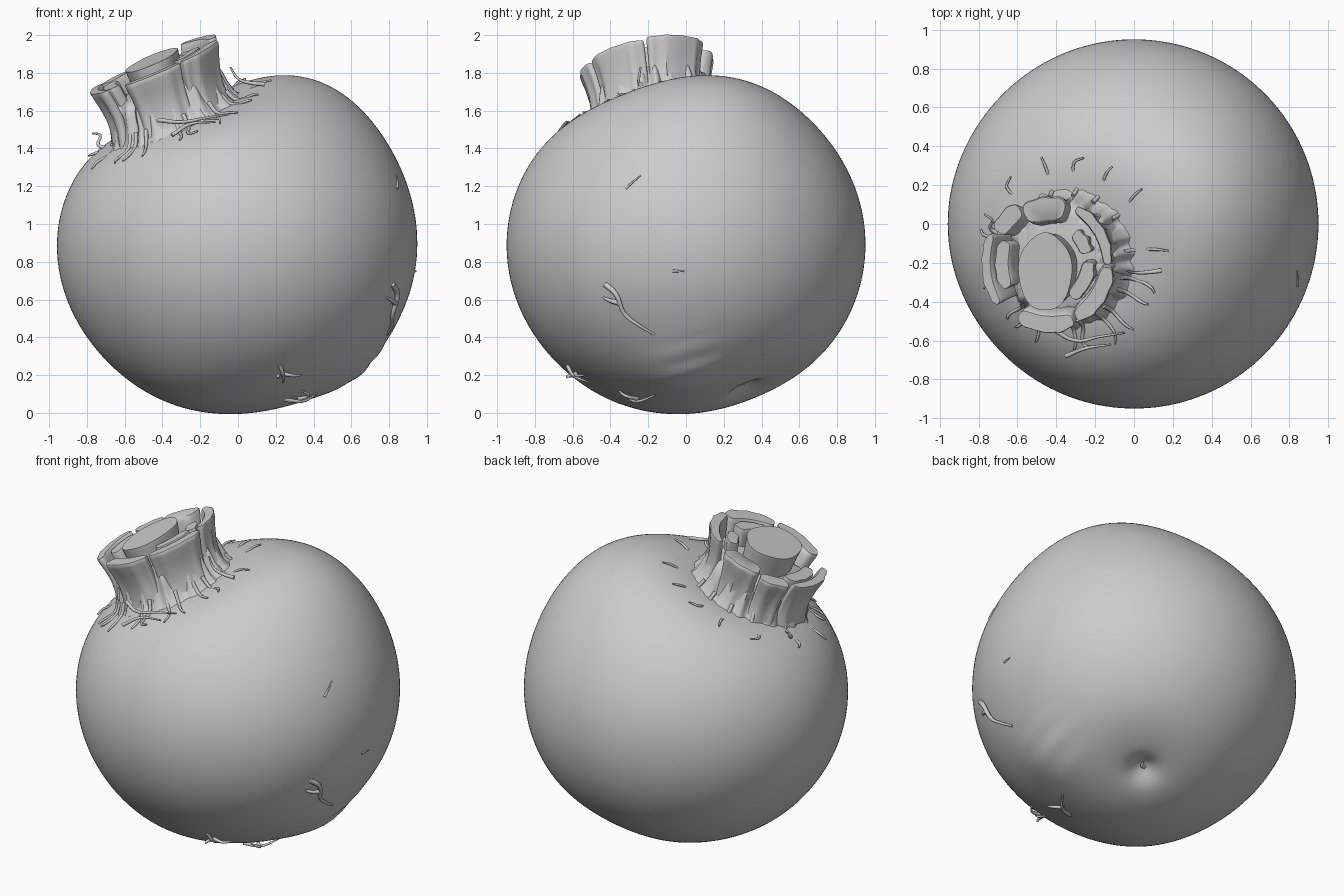
import bpy, bmesh, math, random
from mathutils import Vector

random.seed(4)
if "Cube" in bpy.data.objects:
    bpy.data.objects.remove(bpy.data.objects["Cube"])

grey = bpy.data.materials.new("plain grey")
grey.use_nodes = True
COLOUR = (0.6, 0.6, 0.6, 1)
grey.diffuse_color = COLOUR
grey.node_tree.nodes["Principled BSDF"].inputs["Base Color"].default_value = COLOUR

CENTRE = Vector((0, 0, 0.89))
AXIS = Vector((-0.36, -0.15, 0.92)).normalized()


def smooth(ob, angle):
    bpy.ops.object.select_all(action='DESELECT')
    ob.select_set(True)
    bpy.context.view_layer.objects.active = ob
    if ob.type == 'CURVE':
        bpy.ops.object.convert(target='MESH')
    bpy.ops.object.shade_smooth_by_angle(angle=math.radians(angle))


def finish(name, bm, angle=40):
    bmesh.ops.recalc_face_normals(bm, faces=bm.faces)
    mesh = bpy.data.meshes.new(name)
    bm.to_mesh(mesh)
    bm.free()
    mesh.materials.append(grey)
    ob = bpy.data.objects.new(name, mesh)
    bpy.context.collection.objects.link(ob)
    smooth(ob, angle)


def bump(p, at, size):
    return math.exp(-((p - Vector(at)).length / size) ** 2)


# Broad swellings and hollows: height, place, size
SWELLS = ((0.085, (0.38, 0.18, 1.72), 0.5), (0.012, (-0.95, 0, 0.9), 0.5),
          (0.025, (-0.32, -0.3, 0.12), 0.4), (0.03, (0.62, -0.05, 0.2), 0.22),
          (-0.06, (0.21, 0.34, 0.08), 0.09), (-0.045, (0.26, 0.38, 0.1), 0.27))


def skin(direction, lift=0.0):
    """Point on the bulb surface in a direction from its centre."""
    n = Vector(direction).normalized()
    rel = n / Vector((n.x / 0.948, n.y / 0.95, n.z / 0.89)).length
    p = CENTRE + rel
    push = lift + sum(h * bump(p, at, size) for h, at, size in SWELLS)
    # fine creases low on one side
    push += 0.006 * math.sin(60 * p.z - 14 * p.y) * bump(p, (0.68, 0.03, 0.24), 0.16)
    out = p + n * push
    # sunken seat around the leaf stalks
    if rel.dot(AXIS) > 0:
        r = (rel - AXIS * rel.dot(AXIS)).length
        out -= AXIS * 0.165 * math.exp(-(r / 0.46) ** 2)
    return out


# Round bulb
bm = bmesh.new()
bmesh.ops.create_icosphere(bm, subdivisions=6, radius=1)
for v in bm.verts:
    v.co = skin(v.co)
finish("bulb", bm, 60)


def stalk_point(u, v, depth, lift=0.0):
    """u, v on the cut's unit oval; depth runs down along the leaning stalks."""
    x, y = -0.43 + 0.34 * u, -0.2 + 0.36 * v
    z = 1.83 + 0.42 * (x + 0.45) + 0.14 * (y + 0.25) + lift
    return Vector((x + 0.3 * depth, y + 0.1 * depth, z - depth))


def loft(name, rings, angle=40):
    bm = bmesh.new()
    loops = [[bm.verts.new(p) for p in ring] for ring in rings]
    for a, b in zip(loops, loops[1:]):
        for i in range(len(a)):
            j = (i + 1) % len(a)
            bm.faces.new((a[i], a[j], b[j], b[i]))
    bm.faces.new(loops[0])
    bm.faces.new(loops[-1])
    finish(name, bm, angle)


def soft(x):
    return math.copysign(abs(x) ** 0.55, x)


def waist(depth):
    return 1 - 0.13 * math.sin(min(depth / 0.4, 1) * math.pi)


# depth below the cut, and how full the section is there
LEVELS = ((0, 0.82), (0.008, 0.94), (0.025, 1), (0.08, 1), (0.15, 1), (0.22, 1),
          (0.3, 1), (0.38, 1), (0.45, 1))


def stalk(name, mid, half, radius, thick, lift=0.0, count=48):
    rings = []
    for depth, full in LEVELS:
        ring = []
        for i in range(count):
            t = math.tau * i / count
            along, across = soft(math.cos(t)), soft(math.sin(t))
            a = math.radians(mid + half * along * (0.9 + 0.1 * full))
            rib = 0.025 * math.cos(a * 22) * max(across, 0) * (0.4 + min(depth * 8, 0.6))
            r = (radius + thick * across * full + rib) * waist(depth)
            ring.append(stalk_point(r * math.cos(a), r * math.sin(a), depth, lift))
        rings.append(ring)
    loft(name, rings)


# Cut leaf stalks: name, angle, half width, radius, thickness, lift
for item in (("back_stalk", 97, 23, 0.78, 0.19, 0.0),
             ("back_left_stalk", 31, 33, 0.86, 0.09, 0.015),
             ("left_outer_stalk", -34, 30, 0.86, 0.14, 0.0),
             ("left_inner_stalk", -28, 30, 0.57, 0.12, 0.0),
             ("small_inner_stalk", 32, 18, 0.56, 0.11, -0.02),
             ("front_stalk", -95, 28, 0.88, 0.14, 0.0),
             ("right_outer_stalk", 186, 31, 0.98, 0.08, 0.0),
             ("right_inner_stalk", 182, 27, 0.74, 0.12, -0.01),
             ("back_right_stalk", 136, 15, 0.9, 0.15, -0.01)):
    stalk(*item)

# Oval core between the stalks
rings = []
for depth, full in LEVELS:
    ring = []
    for i in range(48):
        a = math.tau * i / 48
        r = (0.95 + 0.05 * full) * (1 + 0.02 * math.sin(5 * a)) * waist(depth)
        ring.append(stalk_point(-0.08 + 0.41 * r * math.cos(a),
                                -0.13 + 0.56 * r * math.sin(a), depth, 0.04))
    rings.append(ring)
loft("stalk_core", rings)

# Ribbed neck flaring into the bulb
rings = []
for depth, size in ((0.1, 0.66), (0.115, 0.78), (0.17, 0.83), (0.22, 0.86), (0.27, 0.91),
                    (0.31, 0.99), (0.34, 1.08), (0.37, 1.2), (0.4, 1.36), (0.44, 1.55),
                    (0.5, 1.7)):
    ring = []
    for i in range(160):
        a = math.tau * i / 160
        fade = max(0, 1 - max(0, depth - 0.24) / 0.2)
        rib = 0.035 * math.sin(17 * a + 2 * math.sin(3 * a)) + 0.02 * math.sin(29 * a)
        r = size + rib * fade
        ring.append(stalk_point(r * math.cos(a), r * math.sin(a), depth))
    rings.append(ring)
loft("neck", rings, 60)


def hairs(name, paths, width):
    """Tapering strands drawn as bevelled curves, turned to mesh."""
    cu = bpy.data.curves.new(name, 'CURVE')
    cu.dimensions = '3D'
    cu.bevel_depth = width
    cu.bevel_resolution = 2
    cu.resolution_u = 5
    cu.use_fill_caps = True
    for path in paths:
        sp = cu.splines.new('BEZIER')
        sp.bezier_points.add(len(path) - 1)
        for i, (bp, p) in enumerate(zip(sp.bezier_points, path)):
            bp.co = p
            bp.radius = 1 - 0.6 * i / (len(path) - 1)
            bp.handle_left_type = bp.handle_right_type = 'AUTO'
    ob = bpy.data.objects.new(name, cu)
    bpy.context.collection.objects.link(ob)
    cu.materials.append(grey)
    smooth(ob, 50)


def on_skin(*points):
    return [skin(Vector(p) - CENTRE, lift) for *p, lift in points]


# Torn fibres running from the neck onto the bulb
fibres = []
for deg in (-125, -112, -88, -75, -62, -48, -33, -18, 2, 35, 62, 85, 108, 128, 165, 200, 222):
    a = math.radians(deg + random.uniform(-4, 4))
    path = [stalk_point(r * math.cos(a), r * math.sin(a), d)
            for r, d in ((0.9, 0.25), (1.02, 0.31))]
    for r, lift in ((1.2, 0.012), (random.uniform(1.25, 1.4), 0.015)):
        b = a + random.uniform(-0.06, 0.06)
        tip = stalk_point(r * math.cos(b), r * math.sin(b), 0.33)
        path.append(skin(tip - CENTRE, lift))
    fibres.append(path)
fibres += [[Vector(p) for p in path] for path in (
    ((0.14, -0.24, 1.74), (0.05, -0.25, 1.75), (0, -0.25, 1.77), (-0.04, -0.24, 1.83)),
    ((-0.7, -0.05, 1.4), (-0.74, -0.02, 1.42), (-0.73, 0.02, 1.47), (-0.77, 0.05, 1.48)),
    ((-0.42, -0.54, 1.55), (-0.3, -0.6, 1.54), (-0.18, -0.58, 1.56), (-0.05, -0.56, 1.58)),
    ((-0.35, -0.68, 1.47), (-0.25, -0.64, 1.53), (-0.12, -0.62, 1.54)))]
hairs("neck_fibres", fibres, 0.012)

# Side rootlet, forked
hairs("side_rootlet", [
    on_skin((0.82, -0.43, 0.68, 0.0), (0.84, -0.37, 0.63, 0.015), (0.83, -0.33, 0.52, 0.015),
            (0.82, -0.25, 0.46, 0.015), (0.8, -0.17, 0.41, 0.0)),
    on_skin((0.84, -0.36, 0.58, 0.012), (0.8, -0.39, 0.6, 0.015), (0.76, -0.42, 0.62, 0.0))], 0.016)

# Lower rootlets
hairs("lower_rootlets", [
    on_skin((0.22, -0.62, 0.26, 0.0), (0.24, -0.6, 0.2, 0.025), (0.25, -0.54, 0.13, 0.01)),
    on_skin((0.24, -0.6, 0.19, 0.01), (0.3, -0.58, 0.19, 0.03), (0.35, -0.56, 0.17, 0.02)),
    on_skin((0.23, -0.58, 0.16, 0.0), (0.21, -0.62, 0.2, 0.04), (0.2, -0.6, 0.22, 0.05)),
    on_skin((0.25, -0.3, 0.05, 0.0), (0.34, -0.25, 0.06, 0.025), (0.42, -0.17, 0.07, 0.0)),
    on_skin((0.33, -0.26, 0.06, 0.01), (0.37, -0.32, 0.1, 0.03), (0.35, -0.36, 0.1, 0.01)),
    on_skin((0.19, 0.33, 0.08, 0.0), (0.22, 0.34, 0.08, 0.02), (0.23, 0.37, 0.08, 0.01))], 0.012)

# Faint scratches
hairs("skin_scars", [
    on_skin((0.87, -0.33, 1.2, 0.0), (0.86, -0.3, 1.22, 0.004), (0.84, -0.24, 1.26, 0.0)),
    on_skin((0.94, -0.07, 0.75, 0.0), (0.94, -0.01, 0.75, 0.006))], 0.008)
